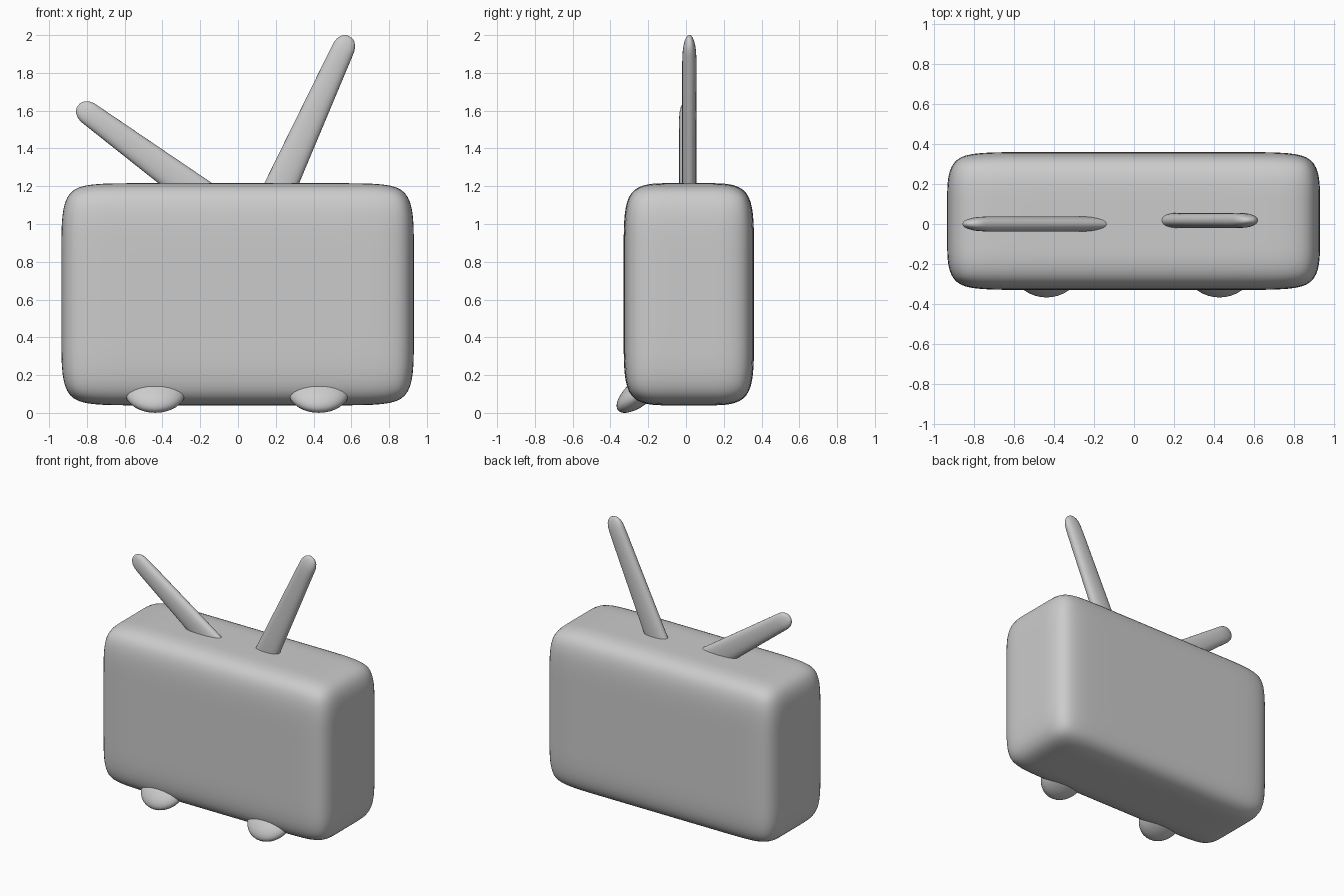
import bpy, bmesh, math
from mathutils import Vector, Matrix

if "Cube" in bpy.data.objects:
    bpy.data.objects.remove(bpy.data.objects["Cube"])


def finish(name, bm, subsurf=0):
    bmesh.ops.recalc_face_normals(bm, faces=bm.faces)
    for f in bm.faces:
        f.smooth = True
    me = bpy.data.meshes.new(name)
    bm.to_mesh(me)
    bm.free()
    ob = bpy.data.objects.new(name, me)
    bpy.context.collection.objects.link(ob)
    if subsurf:
        mod = ob.modifiers.new("Subdivision", 'SUBSURF')
        mod.levels = mod.render_levels = subsurf
    return ob


def soft_box(name, centre, half, loops, subsurf):
    """Box with two support loops per axis, softened by subdivision."""
    bm = bmesh.new()
    bmesh.ops.create_cube(bm, size=2)
    for axis in range(3):
        for side in (-1, 1):
            n = Vector((0, 0, 0))
            n[axis] = 1
            bmesh.ops.bisect_plane(bm, geom=bm.verts[:] + bm.edges[:] + bm.faces[:],
                                   plane_co=n * side * loops[axis] / half[axis], plane_no=n)
    bmesh.ops.transform(bm, verts=bm.verts,
                        matrix=Matrix.Translation(centre) @ Matrix.Diagonal((*half, 1)))
    return finish(name, bm, subsurf)


def paddle(name, base, tip, sink=0.2, segs=24):
    """Flat rounded aerial, tapering from base to tip."""
    base, tip = Vector(base), Vector(tip)
    length = (tip - base).length
    d = (tip - base).normalized()
    side = Vector((d.z, 0, -d.x))
    # distance from the rounded end against fraction of full size
    cap = [0.002, 0.008, 0.018, 0.035, 0.06, 0.09, 0.15]
    total = length + sink
    stations = cap + [total * 0.4, total * 0.7] + [total - c for c in reversed(cap)]
    bm = bmesh.new()
    rings = []
    for s in stations:
        e = min(s, total - s)
        w = 0.058 + 0.026 * s / length
        w *= math.sqrt(1 - max(0, 1 - e / 0.07) ** 2)
        t = 0.038 * math.sqrt(1 - max(0, 1 - e / 0.15) ** 2.2)
        ring = []
        for i in range(segs):
            a = 2 * math.pi * i / segs
            c, q = math.cos(a), math.sin(a)
            u = math.copysign(abs(c) ** 0.85, c) * w
            v = math.copysign(abs(q) ** 0.85, q) * t
            ring.append(bm.verts.new(tip - d * s + side * u + Vector((0, v, 0))))
        rings.append(ring)
    for r0, r1 in zip(rings, rings[1:]):
        for i in range(segs):
            j = (i + 1) % segs
            bm.faces.new((r0[i], r0[j], r1[j], r1[i]))
    bm.faces.new(rings[0])
    bm.faces.new(rings[-1])
    return finish(name, bm)


# Body
soft_box("body", (-0.002, 0.015, 0.628), (0.933, 0.345, 0.588), (0.65, 0.10, 0.27), 3)

# Aerials
paddle("right_aerial", (0.2325, 0.018, 1.215), (0.588, 0.018, 1.996))
paddle("left_aerial", (-0.285, 0, 1.215), (-0.848, 0, 1.628))

# Feet
for name, x in (("left_foot", -0.438), ("right_foot", 0.428)):
    bm = bmesh.new()
    bmesh.ops.create_uvsphere(bm, u_segments=32, v_segments=16, radius=1)
    bmesh.ops.transform(bm, verts=bm.verts,
                        matrix=Matrix.Translation((x, -0.237, 0.116))
                        @ Matrix.Rotation(math.radians(40), 4, 'X')
                        @ Matrix.Diagonal((0.163, 0.16, 0.07, 1)))
    finish(name, bm)
